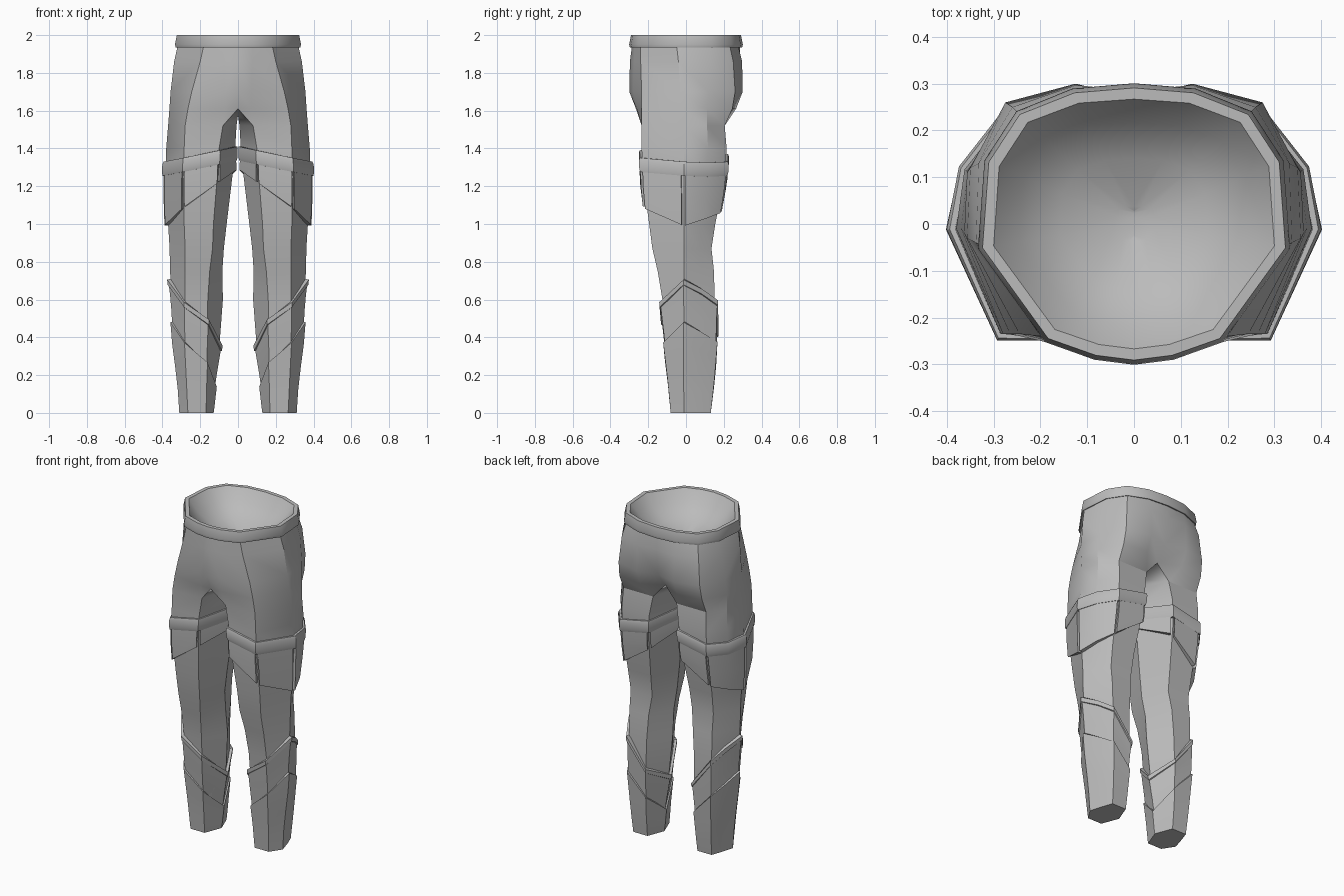
import bpy, bmesh
from mathutils import Vector

if "Cube" in bpy.data.objects:
    bpy.data.objects.remove(bpy.data.objects["Cube"])

grey = bpy.data.materials.new("grey_cloth")
grey.diffuse_color = (0.5, 0.5, 0.5, 1)
grey.use_nodes = True
grey.node_tree.nodes["Principled BSDF"].inputs["Base Color"].default_value = grey.diffuse_color

# Leg rings: z, inner x, front/back facet x range, outer x, front y, back y
RINGS = [
    (1.52, .008, .08, .28, .370, -.235, .205),
    (1.40, .015, .10, .285, .380, -.235, .215),
    (1.25, .030, .11, .29, .385, -.228, .205),
    (1.00, .060, .13, .285, .370, -.195, .155),
    (0.87, .075, .135, .28, .362, -.178, .135),
    (0.75, .083, .15, .28, .360, -.150, .148),
    (0.60, .080, .16, .28, .348, -.125, .152),
    (0.40, .095, .165, .28, .342, -.110, .155),
    (0.15, .126, .17, .27, .315, -.088, .142),
    (0.00, .130, .17, .265, .310, -.080, .130),
]
# Half pelvis rows, front centre round to back centre
PELVIS = [
    (1.95, [(0, -.285), (.08, -.275), (.18, -.24), (.318, -.05), (.305, .13), (.24, .23), (.125, .275), (0, .285)]),
    (1.86, [(0, -.297), (.075, -.275), (.20, -.24), (.338, -.04), (.332, .13), (.26, .25), (.125, .297), (0, .285)]),
    (1.70, [(0, -.300), (.07, -.280), (.245, -.235), (.357, -.03), (.35, .12), (.275, .26), (.125, .30), (0, .27)]),
    (1.61, [(0, -.265), (.07, -.260), (.265, -.235), (.363, -.02), (.357, .11), (.28, .245), (.125, .265), (0, .20)]),
]


def ring(row):
    """Seven points: inner, two front, two outer, two back."""
    z, xi, xa, xb, xo, yf, yb = row
    bulge = .03 * min(1, max(0, (z - .9) / .5))
    return [Vector(p) for p in (
        (xi, (yf + yb) / 2, z), (xa, yf, z), (xb, yf, z), (xo, -.01, z),
        ((xo + xb) / 2 + bulge, yb / 2 + bulge * .3, z), (xb, yb, z), (xa, yb, z))]


def leg_point(k, z, out=0.0):
    """Point on the leg at column k (may be fractional) and height z, moved outwards."""
    for a, b in zip(RINGS, RINGS[1:]):
        if z >= b[0] - 1e-6:
            break
    t = (a[0] - z) / (a[0] - b[0])
    pts = [p.lerp(q, t) for p, q in zip(ring(a), ring(b))]
    mid = sum(pts, Vector()) / 7
    i = int(k // 1)
    p = pts[i % 7].lerp(pts[(i + 1) % 7], k - i)
    p = p + (p - mid).normalized() * out
    p.x, p.z = max(p.x, .003), z
    return p


def at(values, k):
    i = int(k // 1)
    return values[i % 7] + (values[(i + 1) % 7] - values[i % 7]) * (k - i)


def loft(bm, rows, closed):
    vs = [[bm.verts.new(p) for p in r] for r in rows]
    n = len(vs[0])
    for a, b in zip(vs, vs[1:]):
        for i in range(n if closed else n - 1):
            j = (i + 1) % n
            bm.faces.new((a[i], a[j], b[j], b[i]))
    return vs


def finish(bm, name, angle=30):
    bmesh.ops.remove_doubles(bm, verts=bm.verts, dist=1e-5)
    bmesh.ops.recalc_face_normals(bm, faces=bm.faces)
    me = bpy.data.meshes.new(name)
    bm.to_mesh(me)
    bm.free()
    me.materials.append(grey)
    ob = bpy.data.objects.new(name, me)
    bpy.context.collection.objects.link(ob)
    mod = ob.modifiers.new("mirror", 'MIRROR')
    mod.use_clip = True
    mod.merge_threshold = .0005
    bpy.ops.object.select_all(action='DESELECT')
    ob.select_set(True)
    bpy.context.view_layer.objects.active = ob
    bpy.ops.object.shade_smooth_by_angle(angle=angle * 3.14159 / 180)
    return ob


# Trousers: pelvis, crotch and legs in one skin
bm = bmesh.new()
hips = loft(bm, [[Vector((x, y, z)) for x, y in pts] for z, pts in PELVIS], False)[-1]
legs = loft(bm, [ring(r) for r in RINGS], True)
top = legs[0]
for i in range(1, 6):
    bm.faces.new((hips[i], hips[i + 1], top[i + 1], top[i]))
cf, cb = bm.verts.new((0, -.07, 1.575)), bm.verts.new((0, .04, 1.575))
for tri in ((hips[0], hips[1], top[1]), (hips[0], top[1], cf), (cf, top[1], top[0]),
            (cf, top[0], cb), (cb, top[0], top[6]), (cb, top[6], hips[7]),
            (hips[7], top[6], hips[6])):
    bm.faces.new(tri)
bm.faces.new(legs[-1])
finish(bm, "trousers")

# Waistband with the hollow lining inside it
WAIST = PELVIS[0][1]


def waist(z, out, scale=1.0):
    row = []
    for x, y in WAIST:
        v = Vector((x, y, 0))
        v = (v + v.normalized() * out) * scale
        row.append(Vector((v.x, v.y, z)))
    return row


bm = bmesh.new()
loft(bm, [waist(1.94, -.004), waist(1.935, .012), waist(1.95, .016), waist(2.0, .006),
          waist(2.0, -.018), waist(1.93, -.03, .85), waist(1.87, -.03, .55),
          waist(1.84, -.03, .15), [Vector((0, y * .1, 1.835)) for x, y in WAIST]], False)
bmesh.ops.dissolve_degenerate(bm, edges=bm.edges, dist=1e-5)
finish(bm, "waistband", 40)

# Thigh strap, higher on the inside of the leg
STRAP = [1.41, 1.39, 1.35, 1.33, 1.325, 1.33, 1.37]
bm = bmesh.new()
loft(bm, [[leg_point(k, STRAP[k] - d, o) for k in range(7)]
          for d, o in ((0, -.004), (0, .012), (.015, .018), (.06, .018), (.075, .014), (.075, -.004))], True)
finish(bm, "thigh_strap", 25)

# Hanging thigh panels with narrow slits between them
HEM = [1.29, 1.22, 1.085, .99, 1.025, 1.06, 1.19]
bm = bmesh.new()
for run in ((.04, .94), (1.04, 1.95), (2.05, 2.94), (3.06, 4, 4.95), (5.05, 5.95), (6.06, 6.96)):
    rows = []
    for k in run:
        hi, lo = at(STRAP, k) - .06, at(HEM, k)
        mid = (hi + lo) / 2
        rows.append([leg_point(k, z, o) for z, o in (
            (hi, -.003), (hi, .012), (mid, .018), (lo, .022), (lo, -.003), (mid, -.003))])
    vs = loft(bm, rows, True)
    bm.faces.new(vs[0])
    bm.faces.new(vs[-1])
finish(bm, "thigh_panels", 25)

# Two overlapping slanted shin wraps
UPPER = [.36, .50, .59, .71, .66, .60, .43]
LOWER = [.14, .27, .375, .485, .43, .38, .25]


def wrap(name, start, end, steps):
    bm = bmesh.new()
    loft(bm, [[leg_point(k, start[k] + (end[k] - start[k]) * t, o) for k in range(7)]
              for t, o in steps], True)
    finish(bm, name, 25)


wrap("upper_shin_wrap", UPPER, LOWER,
     [(0, -.004), (.02, .019), (.14, .019), (.15, .012), (.4, .010), (.7, .007), (1, .005)])
wrap("lower_shin_wrap", LOWER, [0] * 7,
     [(0, -.004), (.01, .014), (.25, .011), (.5, .008), (.75, .005), (1, .001)])
